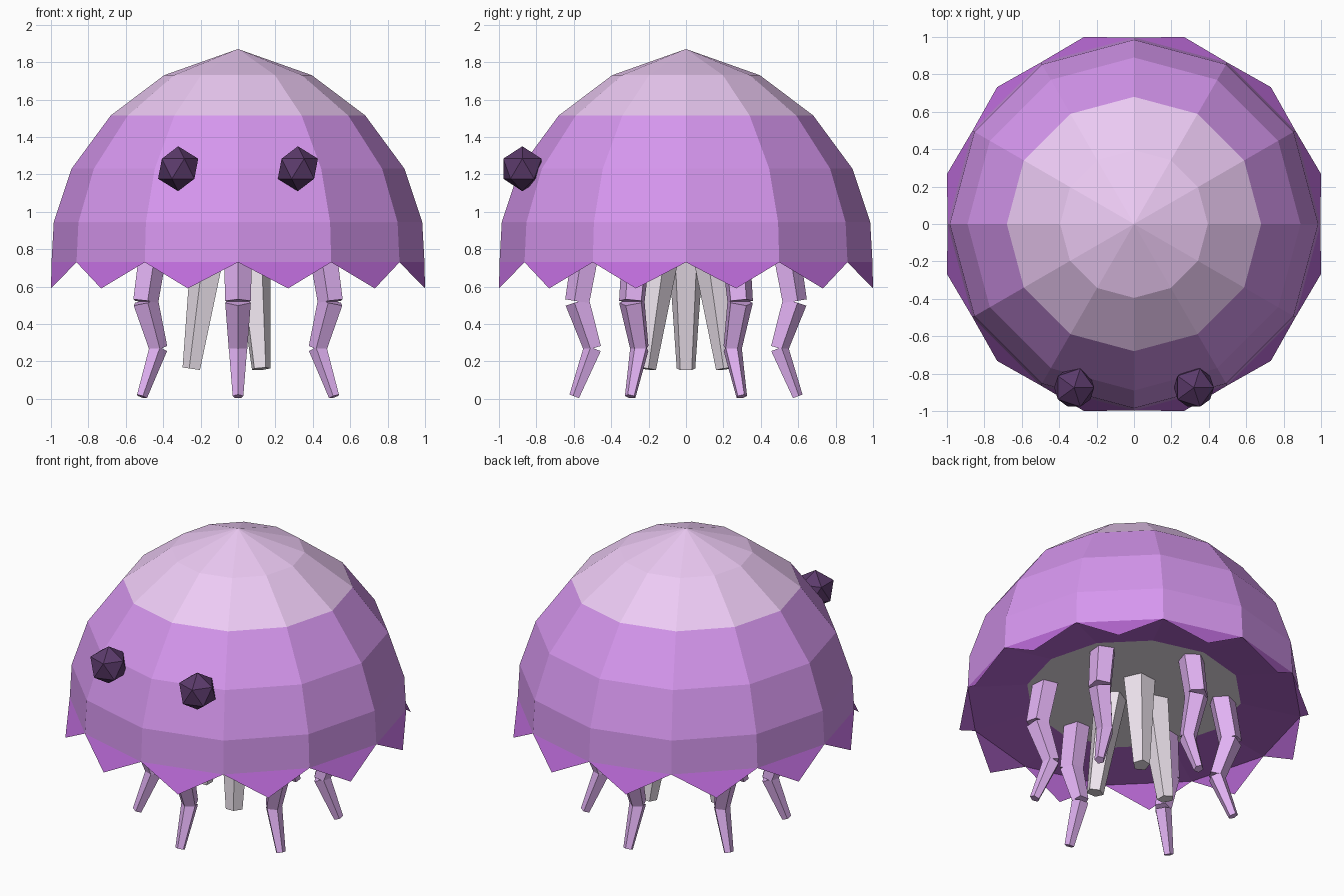
import bpy, bmesh
from math import sin, cos, tau, radians
from mathutils import Vector, Matrix

if "Cube" in bpy.data.objects:
    bpy.data.objects.remove(bpy.data.objects["Cube"])


def material(name, hex_rgb):
    m = bpy.data.materials.new(name)
    lin = [(int(hex_rgb[i:i + 2], 16) / 255) ** 2.2 for i in (0, 2, 4)]
    m.diffuse_color = (*lin, 1)
    m.use_nodes = True
    m.node_tree.nodes["Principled BSDF"].inputs["Base Color"].default_value = m.diffuse_color
    return m


PALE = material("pale_pink", "ecc9f4")
PURPLE = material("purple", "d595ee")
DEEP = material("deep_purple", "b96ad6")
LILAC = material("lilac", "e0b0f2")
DARK = material("dark_plum", "5c3d6b")
OFF_WHITE = material("off_white", "eee4ee")


def finish(name, bm, mat):
    mesh = bpy.data.meshes.new(name)
    bm.to_mesh(mesh)
    bm.free()
    mesh.materials.append(mat)
    ob = bpy.data.objects.new(name, mesh)
    bpy.context.collection.objects.link(ob)
    return ob


def ring_point(r, z, deg):
    return Vector((r * cos(radians(deg)), r * sin(radians(deg)), z))


def lathe(name, profile, mat, n=12):
    """Revolve (radius, z) points, listed from the top of the outside inward."""
    bm = bmesh.new()
    rings = [[bm.verts.new(ring_point(r, z, 360 / n * i)) for i in range(n)]
             for r, z in profile]
    for a, b in zip(rings, rings[1:]):
        for i in range(n):
            j = (i + 1) % n
            bm.faces.new((a[i], b[i], b[j], a[j]))
    bmesh.ops.remove_doubles(bm, verts=bm.verts, dist=1e-5)
    return finish(name, bm, mat)


def limb(name, joints, angle, mat, sides=5):
    """Chain of tapered prisms: joints are (distance out, z, radius)."""
    bm = bmesh.new()
    for (x0, z0, r0), (x1, z1, r1) in zip(joints, joints[1:]):
        p0, p1 = Vector((x0, 0, z0)), Vector((x1, 0, z1))
        d = (p1 - p0).normalized()
        u, v = Vector((-d.z, 0, d.x)), Vector((0, 1, 0))
        loops = [[bm.verts.new(p + r * (cos(tau * k / sides) * u + sin(tau * k / sides) * v))
                  for k in range(sides)] for p, r in ((p0, r0), (p1, r1))]
        for k in range(sides):
            j = (k + 1) % sides
            bm.faces.new((loops[0][k], loops[1][k], loops[1][j], loops[0][j]))
        bm.faces.new(loops[0])
        bm.faces.new(loops[1][::-1])
    bmesh.ops.recalc_face_normals(bm, faces=bm.faces)
    bm.transform(Matrix.Rotation(radians(angle), 4, 'Z'))
    return finish(name, bm, mat)


# Bell: pale cap, purple body, underside ring and inner disc
lathe("bell_cap", [(0, 1.87), (0.395, 1.73), (0.68, 1.515)], PALE)
lathe("bell_body", [(0.68, 1.515), (0.89, 1.23), (0.985, 0.945), (0.997, 0.73)], PURPLE)
lathe("bell_underside", [(0.997, 0.73), (0.64, 0.785)], DEEP)
lathe("inner_disc", [(0.64, 0.785), (0, 0.785)], OFF_WHITE)

# Pointed skirt hanging from the rim
bm = bmesh.new()
for i in range(12):
    a = 30 * i
    bm.faces.new([bm.verts.new(p) for p in (ring_point(0.997, 0.73, a),
                                            ring_point(1.035, 0.59, a + 15),
                                            ring_point(0.997, 0.73, a + 30))])
bmesh.ops.remove_doubles(bm, verts=bm.verts, dist=1e-5)
finish("skirt", bm, DEEP)

# Eyes
for side, x in (("left", -0.32), ("right", 0.32)):
    bm = bmesh.new()
    bmesh.ops.create_icosphere(bm, subdivisions=1, radius=0.12,
                               matrix=Matrix.Translation((x, -0.875, 1.23)))
    finish(f"{side}_eye", bm, DARK)

# Six jointed outer legs
for i in range(6):
    limb(f"leg_{i + 1}", [(0.525, 0.81, 0.08), (0.575, 0.52, 0.072),
                          (0.495, 0.27, 0.052), (0.595, 0.012, 0.03)], 30 + 60 * i, LILAC)

# Three central feeding arms
for i in range(3):
    limb(f"inner_arm_{i + 1}", [(0.15, 0.8, 0.1), (0.245, 0.16, 0.052)], 60 + 120 * i, OFF_WHITE)
